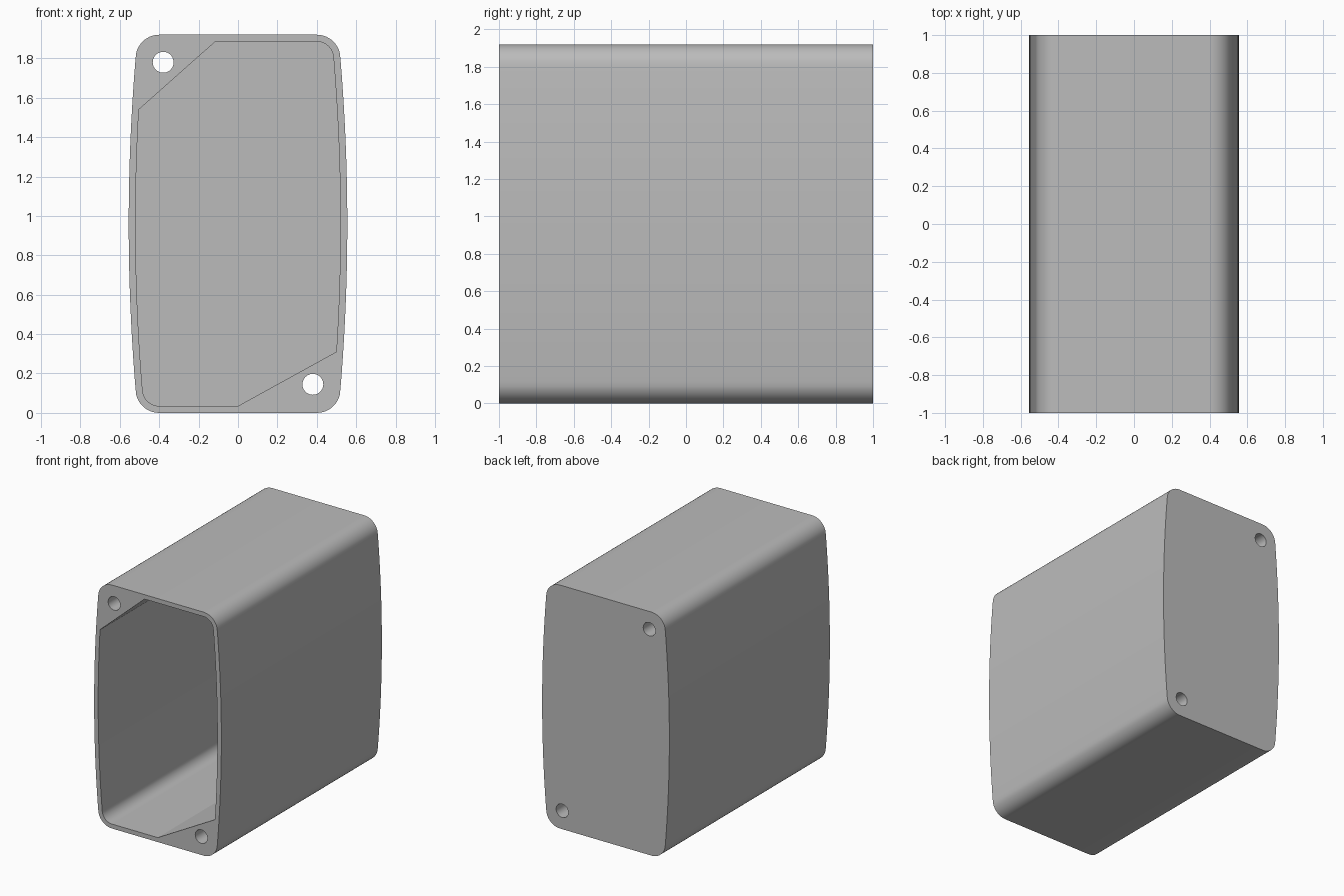
import bpy, bmesh
from math import cos, sin, radians

cube = bpy.data.objects.get("Cube")
if cube:
    bpy.data.objects.remove(cube, do_unlink=True)

HEIGHT, HALF_DEPTH, WALL = 1.92, 1.0, 0.035
MID = HEIGHT / 2

grey = bpy.data.materials.new("light grey")
grey.use_nodes = True
grey.diffuse_color = (0.5, 0.5, 0.5, 1)
grey.node_tree.nodes["Principled BSDF"].inputs["Base Color"].default_value = (0.5, 0.5, 0.5, 1)


def prism(name, outline, y0, y1):
    """Extrude an (x, z) outline along y."""
    bm = bmesh.new()
    face = bm.faces.new([bm.verts.new((x, y0, z)) for x, z in outline])
    new = bmesh.ops.extrude_face_region(bm, geom=[face])["geom"]
    moved = [v for v in new if isinstance(v, bmesh.types.BMVert)]
    bmesh.ops.translate(bm, verts=moved, vec=(0, y1 - y0, 0))
    bmesh.ops.recalc_face_normals(bm, faces=bm.faces)
    mesh = bpy.data.meshes.new(name)
    bm.to_mesh(mesh)
    bm.free()
    mesh.materials.append(grey)
    obj = bpy.data.objects.new(name, mesh)
    bpy.context.collection.objects.link(obj)
    return obj


def bulge(z, inset):
    """Half width of the bowed side at height z."""
    return 0.555 - inset - 0.035 * ((z - MID) / 0.84) ** 2


def quarter(inset, steps=10):
    """Upper right quarter of the outline, from mid height to the top."""
    side = [MID + 0.84 * i / steps for i in range(steps + 1)]
    pts = [(bulge(z, inset), z) for z in side]
    r = 0.12 - inset
    for i in range(1, steps + 1):
        a = radians(5 + 85 * i / steps)
        pts.append((0.4 + r * cos(a), HEIGHT - 0.12 + r * sin(a)))
    return pts


def circle(x, z, r, n=40):
    return [(x + r * cos(radians(360 * i / n)), z + r * sin(radians(360 * i / n))) for i in range(n)]


def flip(pts):
    return [(x, HEIGHT - z) for x, z in pts]


def mirror(pts):
    return [(-x, z) for x, z in pts]


def lower_left(pts):
    return mirror(flip(pts))


# Outer body
q = quarter(0)
body = prism("housing", q + mirror(q)[::-1][:-1] + lower_left(q) + flip(q)[::-1][:-1],
             -HALF_DEPTH, HALF_DEPTH)

# Cavity: two rounded corners, two corners cut off to leave the screw posts
q = quarter(WALL)
left_cut, right_cut = 1.54, 0.31
upper_left = [(-0.115, HEIGHT - WALL), (-bulge(left_cut, WALL), left_cut)]
upper_left += [p for p in mirror(q)[::-1][:-1] if p[1] < left_cut - 0.01]
lower_right = [(0, WALL), (bulge(right_cut, WALL), right_cut)]
lower_right += [p for p in flip(q)[::-1][:-1] if p[1] > right_cut + 0.01]
cutters = [prism("cavity_cutter", q + upper_left + lower_left(q) + lower_right,
                 -HALF_DEPTH - 0.1, HALF_DEPTH - WALL)]

# Screw holes through both posts
for x, z in ((-0.38, 1.78), (0.38, 0.145)):
    cutters.append(prism("screw_hole_cutter", circle(x, z, 0.053), -1.2, 1.2))

bpy.ops.object.select_all(action="DESELECT")
bpy.context.view_layer.objects.active = body
body.select_set(True)
for cutter in cutters:
    cutter.hide_render = True
    mod = body.modifiers.new("cut", "BOOLEAN")
    mod.operation, mod.solver, mod.object = "DIFFERENCE", "EXACT", cutter
    bpy.ops.object.modifier_apply(modifier=mod.name)
    bpy.data.objects.remove(cutter, do_unlink=True)
bpy.ops.object.shade_smooth_by_angle(angle=radians(25))
